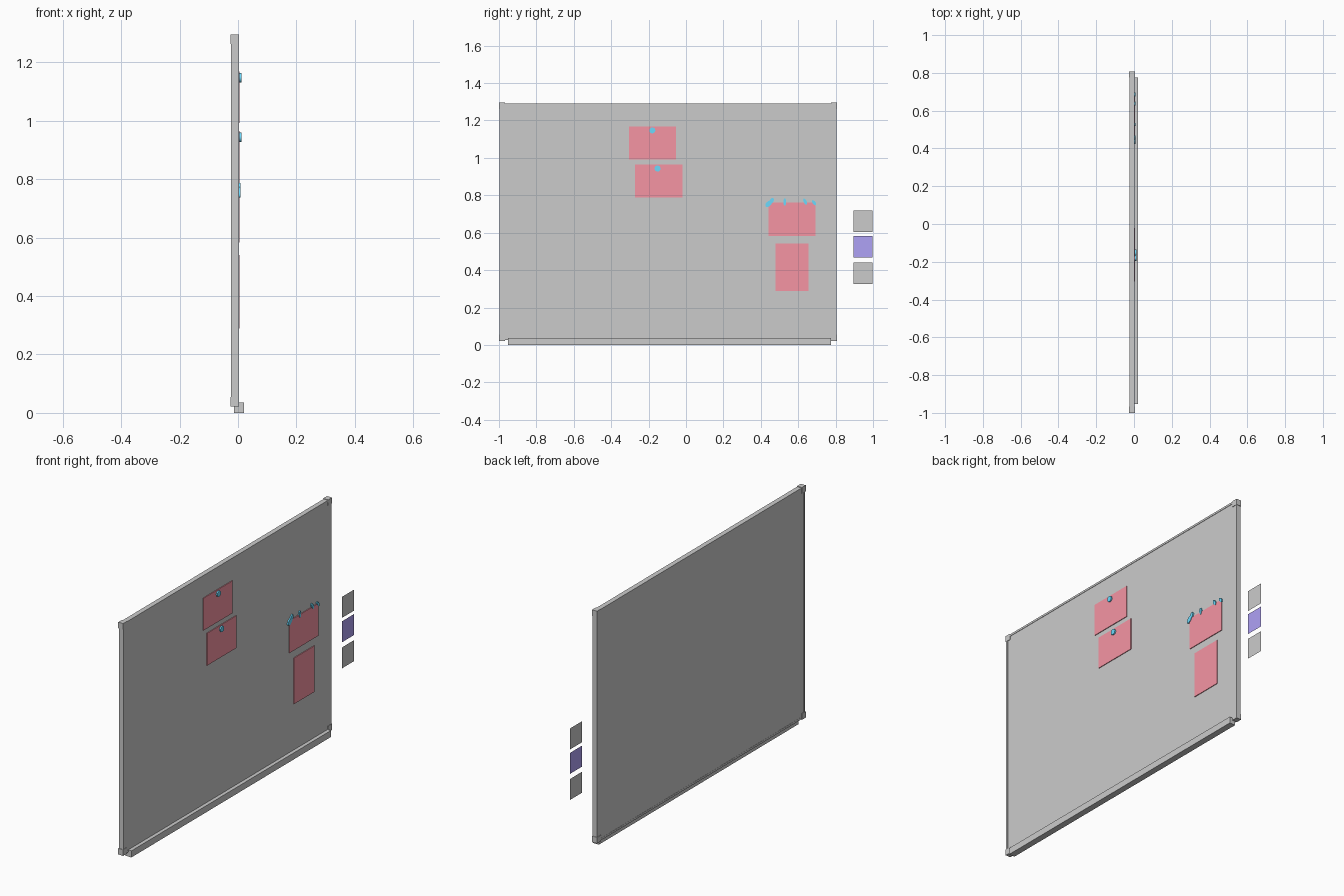
import bpy, math

if "Cube" in bpy.data.objects:
    bpy.data.objects.remove(bpy.data.objects["Cube"])


def material(name, rgb):
    m = bpy.data.materials.new(name)
    m.diffuse_color = (*rgb, 1)
    m.use_nodes = True
    m.node_tree.nodes["Principled BSDF"].inputs["Base Color"].default_value = m.diffuse_color
    return m


RED = material("red_paper", (0.92, 0.30, 0.37))
PURPLE = material("purple_tile", (0.43, 0.36, 0.92))
BLUE = material("blue_magnet", (0.15, 0.70, 0.98))


def finish(name, mat):
    o = bpy.context.object
    o.name = name
    if mat:
        o.data.materials.append(mat)
    return o


def box(name, x, y, z, mat=None):
    """Box from (min, max) ranges on each axis."""
    bpy.ops.mesh.primitive_cube_add(size=1, location=[sum(r) / 2 for r in (x, y, z)])
    o = finish(name, mat)
    o.scale = [r[1] - r[0] for r in (x, y, z)]
    bpy.ops.object.transform_apply(location=False, rotation=False, scale=True)
    return o


def magnet(name, y, z, half_w, half_h, tilt, x0, x1):
    """Round or flattened disc standing off the board along +x."""
    bpy.ops.mesh.primitive_cylinder_add(vertices=16, radius=1, depth=x1 - x0,
                                        location=((x0 + x1) / 2, y, z),
                                        rotation=(0, math.pi / 2, 0))
    o = finish(name, BLUE)
    bpy.ops.object.transform_apply(location=False, rotation=True, scale=False)
    o.scale = (1, half_w, half_h)
    bpy.ops.object.transform_apply(location=False, rotation=False, scale=True)
    o.rotation_euler = (math.radians(tilt), 0, 0)
    bpy.ops.object.shade_smooth_by_angle()


Y0, Y1, Z0, Z1 = -1.0, 0.808, 0.022, 1.295   # outer frame limits
BAR, CAP, GAP = 0.014, 0.033, 0.003
BACK, FRONT = -0.024, 0.003

# Writing surface, flush at the back and just recessed at the front
box("board_panel", (-0.023, 0.001), (Y0 + 0.008, Y1 - 0.008), (Z0 + 0.008, Z1 - 0.008))

# Frame bars
for name, y in (("left", (Y0 + GAP, Y0 + BAR)), ("right", (Y1 - BAR, Y1 - GAP))):
    box("frame_" + name, (BACK, FRONT), y, (Z0 + GAP, Z1 - GAP))
for name, z in (("bottom", (Z0 + GAP, Z0 + BAR)), ("top", (Z1 - BAR, Z1 - GAP))):
    box("frame_" + name, (BACK, FRONT), (Y0 + GAP, Y1 - GAP), z)

# Corner caps
for y in (Y0, Y1 - CAP):
    for z in (Z0, Z1 - CAP):
        box("corner_cap", (BACK - 0.002, FRONT + 0.001), (y, y + CAP), (z, z + CAP))

# Pen tray
box("pen_tray", (-0.014, 0.021), (-0.953, 0.775), (0, 0.036))

# Paper sheets, landscape and portrait
LONG, SHORT = 0.252, 0.177
for y, z, w, h in ((-0.179, 1.08, LONG, SHORT), (-0.146, 0.876, LONG, SHORT),
                   (0.566, 0.672, LONG, SHORT), (0.567, 0.415, SHORT, LONG)):
    box("paper_sheet", (0.001, 0.005), (y - w / 2, y + w / 2), (z - h / 2, z + h / 2), RED)

# Round magnets holding the upper sheets
for y, z in ((-0.180, 1.147), (-0.152, 0.943)):
    magnet("round_magnet", y, z, 0.016, 0.016, 0, 0.004, 0.012)

# Slim magnets along the third sheet
for y, z, w, h, tilt in ((0.442, 0.755, 0.013, 0.022, -45), (0.458, 0.770, 0.010, 0.018, -25),
                         (0.528, 0.764, 0.008, 0.019, 0), (0.637, 0.766, 0.008, 0.018, 25),
                         (0.685, 0.760, 0.008, 0.016, 35)):
    magnet("slim_magnet", y, z, w, h, tilt, 0.001, 0.008)

# Flat square tiles beside the board
for z, mat in ((0.66, None), (0.526, PURPLE), (0.383, None)):
    bpy.ops.mesh.primitive_plane_add(size=1, location=(0.004, 0.947, z),
                                     rotation=(0, math.pi / 2, 0))
    o = finish("side_tile", mat)
    o.scale = (0.115, 0.101, 1)
    bpy.ops.object.transform_apply(location=False, rotation=True, scale=True)
